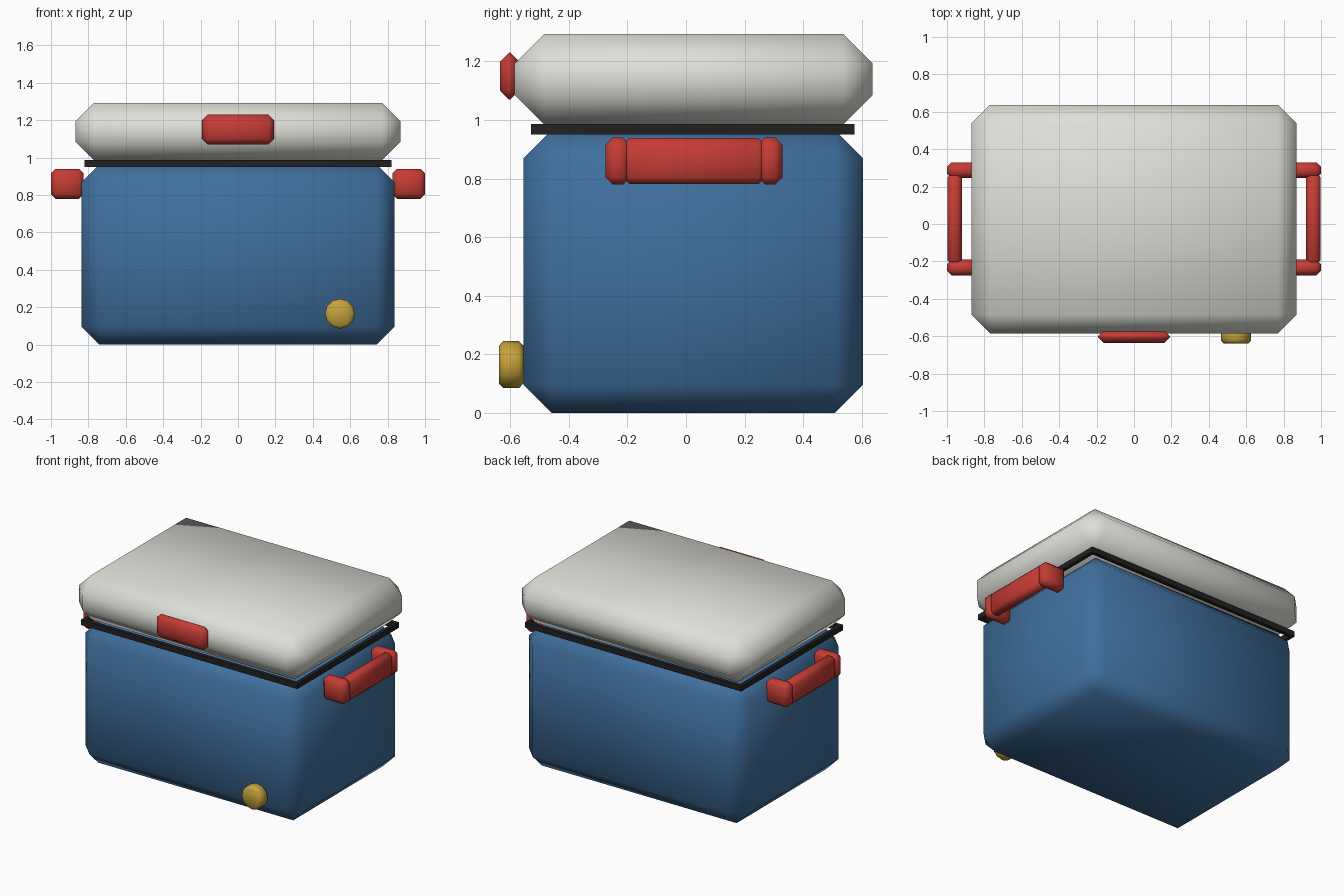
import bpy, bmesh, math
from mathutils import Matrix

cube = bpy.data.objects.get("Cube")
if cube:
    bpy.data.objects.remove(cube, do_unlink=True)


def material(name, r, g, b):
    m = bpy.data.materials.new(name)
    m.use_nodes = True
    m.diffuse_color = (r, g, b, 1)
    m.node_tree.nodes["Principled BSDF"].inputs["Base Color"].default_value = (r, g, b, 1)
    return m


BLUE = material("cooler blue", 0.05, 0.16, 0.34)
WHITE = material("lid off white", 0.74, 0.74, 0.69)
RED = material("handle red", 0.56, 0.045, 0.035)
GOLD = material("plug gold", 0.56, 0.36, 0.045)
BLACK = material("gasket black", 0.015, 0.015, 0.015)


def finish(bm, name, mat, bevel=0, smooth=True):
    """Chamfer the edges, then make the object."""
    if bevel:
        edges = [e for e in bm.edges if e.calc_face_angle(0) > math.radians(40)]
        bmesh.ops.bevel(bm, geom=edges, offset=bevel, segments=1, affect='EDGES')
    for f in bm.faces:
        f.smooth = smooth
    mesh = bpy.data.meshes.new(name)
    bm.to_mesh(mesh)
    bm.free()
    mesh.materials.append(mat)
    obj = bpy.data.objects.new(name, mesh)
    bpy.context.collection.objects.link(obj)
    return obj


def box(name, xs, ys, zs, mat, bevel=0, smooth=True):
    """Box from its x, y and z ranges."""
    bm = bmesh.new()
    bmesh.ops.create_cube(bm, size=1)
    spans = (xs, ys, zs)
    for v in bm.verts:
        v.co = [s[1] if c > 0 else s[0] for s, c in zip(spans, v.co)]
    return finish(bm, name, mat, bevel, smooth)


# Insulated body and lid with broad chamfers
box("body", (-0.837, 0.837), (-0.555, 0.605), (0, 0.965), BLUE, 0.096)
box("lid", (-0.87, 0.87), (-0.585, 0.637), (0.985, 1.293), WHITE, 0.1)

# Open gasket frame between body and lid
GX, GY0, GY1, GW = 0.822, -0.53, 0.575, 0.025
GZ = (0.95, 0.987)
box("gasket_front", (-GX, GX), (GY0, GY0 + GW), GZ, BLACK, smooth=False)
box("gasket_back", (-GX, GX), (GY1 - GW, GY1), GZ, BLACK, smooth=False)
box("gasket_left", (GX - GW, GX), (GY0 + GW, GY1 - GW), GZ, BLACK, smooth=False)
box("gasket_right", (-GX, -GX + GW), (GY0 + GW, GY1 - GW), GZ, BLACK, smooth=False)

# Side carrying handles: two arms and a grip on each side
for side, s in (("left", 1), ("right", -1)):
    arm_x = sorted((s * 0.825, s * 1.0))
    grip_x = sorted((s * 0.92, s * 0.998))
    box(side + "_handle_front_arm", arm_x, (-0.275, -0.19), (0.78, 0.94), RED, 0.025)
    box(side + "_handle_back_arm", arm_x, (0.245, 0.33), (0.78, 0.94), RED, 0.025)
    box(side + "_handle_grip", grip_x, (-0.215, 0.27), (0.782, 0.938), RED, 0.022)

# Front latch on the lid
box("latch", (-0.193, 0.193), (-0.635, -0.57), (1.07, 1.23), RED, 0.03)

# Drain plug low on the front
bm = bmesh.new()
place = Matrix.Translation((0.545, -0.597, 0.165)) @ Matrix.Rotation(math.pi / 2, 4, 'X')
bmesh.ops.create_cone(bm, cap_ends=True, segments=12, radius1=0.08, radius2=0.08,
                      depth=0.084, matrix=place)
finish(bm, "drain_plug", GOLD, 0.015)
